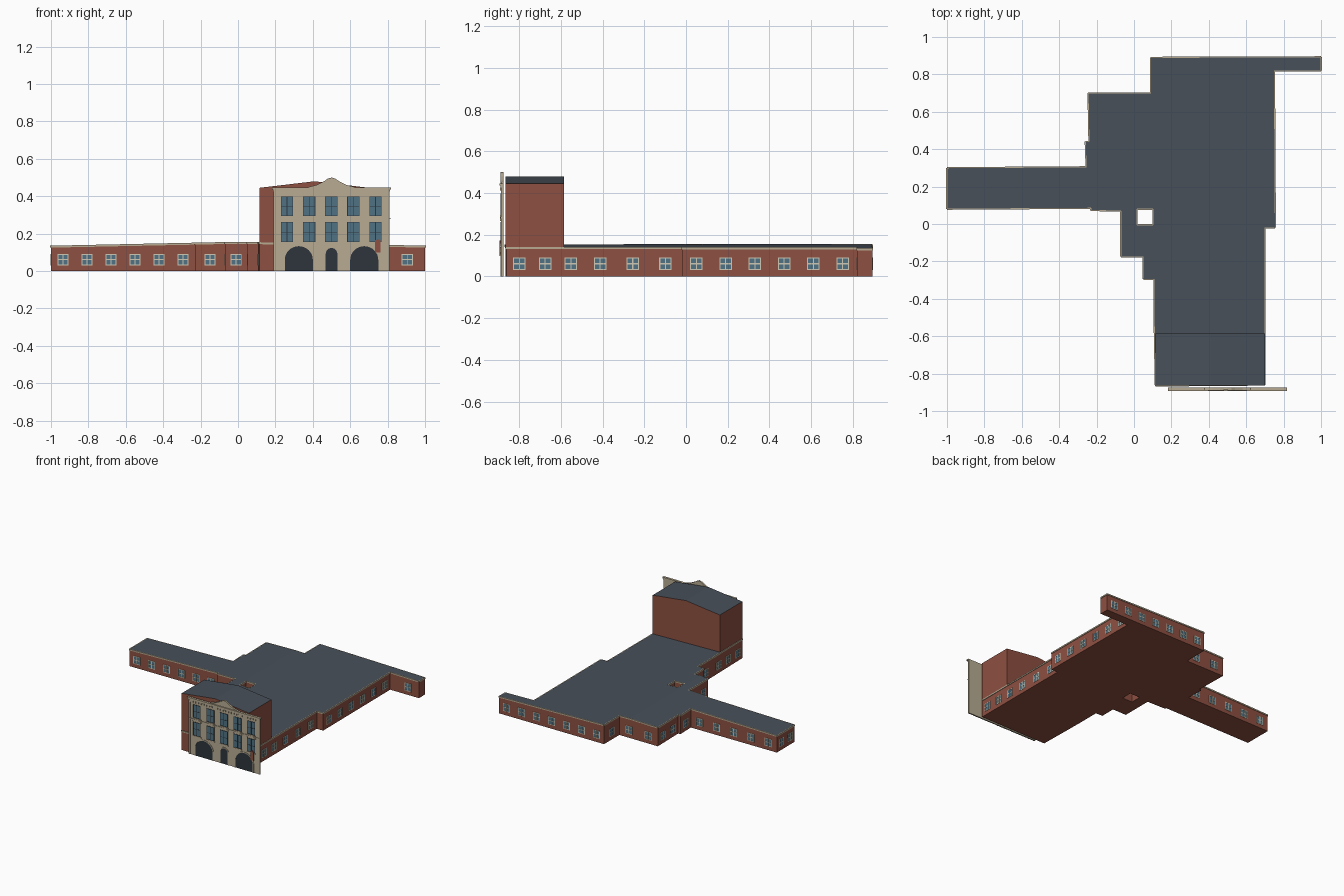
import bpy, bmesh, math
from mathutils import Matrix, Vector

if "Cube" in bpy.data.objects:
    bpy.data.objects.remove(bpy.data.objects["Cube"])


def material(name, rgb):
    m = bpy.data.materials.new(name)
    m.diffuse_color = (*rgb, 1)
    m.use_nodes = True
    m.node_tree.nodes["Principled BSDF"].inputs["Base Color"].default_value = m.diffuse_color
    return m


BRICK = material("brick", (0.27, 0.08, 0.053))
SLATE = material("slate", (0.065, 0.08, 0.10))
STONE = material("stone", (0.48, 0.41, 0.29))
CREAM = material("cream", (0.62, 0.58, 0.46))
GLASS = material("glass", (0.08, 0.17, 0.23))
DARK = material("dark", (0.027, 0.036, 0.045))


def finish(bm, name, mat, roof=None):
    bmesh.ops.recalc_face_normals(bm, faces=bm.faces)
    me = bpy.data.meshes.new(name)
    me.materials.append(mat)
    if roof:
        me.materials.append(roof)
        for f in bm.faces:
            f.material_index = int(f.normal.z > 0.5)
    bm.to_mesh(me)
    bm.free()
    ob = bpy.data.objects.new(name, me)
    bpy.context.collection.objects.link(ob)
    return ob


def prism(bm, M, pts, y0, y1):
    """Profile in local x/z pushed from y0 to y1 (local +y points out of the wall)."""
    a = [bm.verts.new(M @ Vector((x, y0, z))) for x, z in pts]
    b = [bm.verts.new(M @ Vector((x, y1, z))) for x, z in pts]
    bm.faces.new(a)
    bm.faces.new(b[::-1])
    for i in range(len(pts)):
        j = (i + 1) % len(pts)
        bm.faces.new((a[i], b[i], b[j], a[j]))


def box(bm, M, x0, x1, z0, z1, y0, y1):
    prism(bm, M, [(x0, z0), (x1, z0), (x1, z1), (x0, z1)], y0, y1)


def wall_frame(p, q):
    d = (q - p).normalized()
    return Matrix(((d.x, d.y, 0, p.x), (d.y, -d.x, 0, p.y), (0, 0, 1, 0), (0, 0, 0, 1)))


def window(frame, glass, M, cx, z0, w, h, t, bars):
    """Glass pane with a border, one upright and some cross bars."""
    x0, x1, z1 = cx - w / 2, cx + w / 2, z0 + h
    box(glass, M, x0, x1, z0, z1, -0.002, 0.001)
    for x in (x0, cx - t / 2, x1 - t):
        box(frame, M, x, x + t, z0, z1, -0.002, 0.003)
    for i in range(bars + 2):
        z = z0 + (h - t) * i / (bars + 1)
        box(frame, M, x0, x1, z, z + t, -0.002, 0.0025)


# Low building: footprint with a small open courtyard, very shallow ridge at x = 0
OUTLINE = [(.115, -.865), (.70, -.86), (.70, -.49), (.70, -.02), (.755, -.02), (.75, .82),
           (.81, .82), (1, .82), (1, .893), (.09, .89), (.09, .70), (-.245, .70), (-.24, .44),
           (-.26, .44), (-.255, .305), (-1, .30), (-1, .08), (-.23, .085), (-.23, .073),
           (-.07, .07), (-.07, -.175), (.05, -.175), (.05, -.295), (.108, -.295), (.108, -.5)]
COURT = [(.015, -.005), (.015, .08), (.102, .08), (.102, -.005)]


def roof_z(x):
    return 0.135 + 0.021 * (1 - abs(x))


bm = bmesh.new()
edges = []
for loop in (OUTLINE, COURT):
    vs = [bm.verts.new((x, y, 0)) for x, y in loop]
    edges += [bm.edges.new((vs[i - 1], vs[i])) for i in range(len(vs))]
bmesh.ops.triangle_fill(bm, edges=edges, use_beauty=True, normal=(0, 0, 1))
bmesh.ops.bisect_plane(bm, geom=bm.verts[:] + bm.edges[:] + bm.faces[:],
                       plane_co=(0, 0, 0), plane_no=(1, 0, 0))
ext = bmesh.ops.extrude_face_region(bm, geom=bm.faces[:], use_keep_orig=True)
for v in ext["geom"]:
    if isinstance(v, bmesh.types.BMVert):
        v.co.z = roof_z(v.co.x)
finish(bm, "low_building", BRICK, SLATE)

# Eaves trim and evenly spaced windows along every wall
trim, frame, glass = bmesh.new(), bmesh.new(), bmesh.new()
for loop in (OUTLINE, COURT):
    for i in range(len(loop)):
        p, q = Vector(loop[i]), Vector(loop[(i + 1) % len(loop)])
        L = (q - p).length
        M = wall_frame(p, q)
        stops = [0, L]
        if p.x * q.x < 0:
            stops.insert(1, L * p.x / (p.x - q.x))
        for s, e in zip(stops, stops[1:]):
            zs, ze = (roof_z(p.lerp(q, k / L).x) for k in (s, e))
            prism(trim, M, [(s, zs - .01), (e, ze - .01), (e, ze + .0005), (s, zs + .0005)],
                  -0.002, 0.004)
        n = round(L / 0.14) if L > 0.1 and i > 0 else 0
        for k in range(n):
            window(frame, glass, M, L * (k + .5) / n, 0.03, 0.06, 0.062, 0.005, 1)
finish(trim, "eaves_trim", STONE)
finish(frame, "window_frames", CREAM)
finish(glass, "window_panes", GLASS)

# Tall front block with a gabled roof
I = Matrix.Identity(4)
bm = bmesh.new()
prism(bm, I, [(.115, .13), (.70, .13), (.70, .445), (.41, .48), (.115, .445)], -.864, -.585)
finish(bm, "front_block", BRICK, SLATE)

# Stone facade plate with a flared pediment
F = Matrix(((1, 0, 0, 0), (0, -1, 0, -.885), (0, 0, 1, 0), (0, 0, 0, 1)))
bm = bmesh.new()
box(bm, F, .19, .81, 0, .43, -.01, 0)
right = [(.64, .43), (.62, .45), (.58, .46), (.54, .48), (.52, .494), (.5, .5)]
left = [(1 - x, z) for x, z in right[-2::-1]]
prism(bm, F, right + left, -.01, 0)
finish(bm, "facade", STONE)

# Cornice, dentils, pediment coping and string course
bm = bmesh.new()
box(bm, F, .182, .818, .436, .446, -.01, .008)
box(bm, F, .188, .812, .426, .436, -.01, .004)
for k in range(26):
    x = .197 + k * .0237
    box(bm, F, x, x + .011, .413, .426, -.001, .005)
for side in (right[1:], left[:-1]):
    for (xa, za), (xb, zb) in zip(side, side[1:]):
        prism(bm, F, [(xa, za - .007), (xb, zb - .007), (xb, zb), (xa, za)], -.009, .004)
box(bm, F, .19, .815, .277, .284, -.001, .004)
for x in (.192, .795):
    box(bm, F, x, x + .013, 0, .426, -.001, .002)
finish(bm, "cornice", STONE)

# Facade windows, sills and curved hoods
frame, glass, hood = bmesh.new(), bmesh.new(), bmesh.new()
for k in range(5):
    cx = .262 + k * .1183
    window(frame, glass, F, cx, .294, .066, .104, .003, 1)
    window(frame, glass, F, cx, .155, .066, .107, .003, 1)
    for z in (.286, .148):
        box(hood, F, cx - .038, cx + .038, z, z + .008, -.001, .005)
    arc = [(cx + .04 * math.cos(a), .267 + .02 * math.sin(a))
           for a in [math.pi * j / 8 for j in range(9)]]
    inner = [(cx + (x - cx) * .85, .267 + (z - .267) * .65) for x, z in arc[::-1]]
    for j in range(8):
        prism(hood, F, [arc[j], arc[j + 1], inner[7 - j], inner[8 - j]], -.001, .006)
finish(frame, "facade_window_frames", DARK)
finish(glass, "facade_window_panes", GLASS)
finish(hood, "window_hoods", STONE)


# Arched ground floor openings with a stone surround
def arch(cx, r, spring, rise, n=16):
    return [(cx + r * math.cos(math.pi * j / n), spring + rise * math.sin(math.pi * j / n))
            for j in range(n + 1)]


doors, rims = bmesh.new(), bmesh.new()
for cx, r, spring, rise in ((.325, .075, .06, .073), (.5, .031, .093, .03), (.675, .075, .06, .073)):
    a, b = arch(cx, r, spring, rise), arch(cx, r + .008, spring, rise + .008)
    prism(doors, F, [(cx - r, 0), (cx + r, 0)] + a, -.001, .001)
    a, b = [[(s[0][0], 0)] + s + [(s[-1][0], 0)] for s in (a, b)]
    for j in range(len(a) - 1):
        prism(rims, F, [a[j], b[j], b[j + 1], a[j + 1]], -.001, .003)
finish(doors, "arched_doors", DARK)
finish(rims, "arch_surrounds", STONE)

# Small hanging sign
bm = bmesh.new()
box(bm, F, .733, .762, .098, .165, .003, .008)
box(bm, F, .744, .751, .165, .172, -.001, .008)
finish(bm, "hanging_sign", BRICK)
